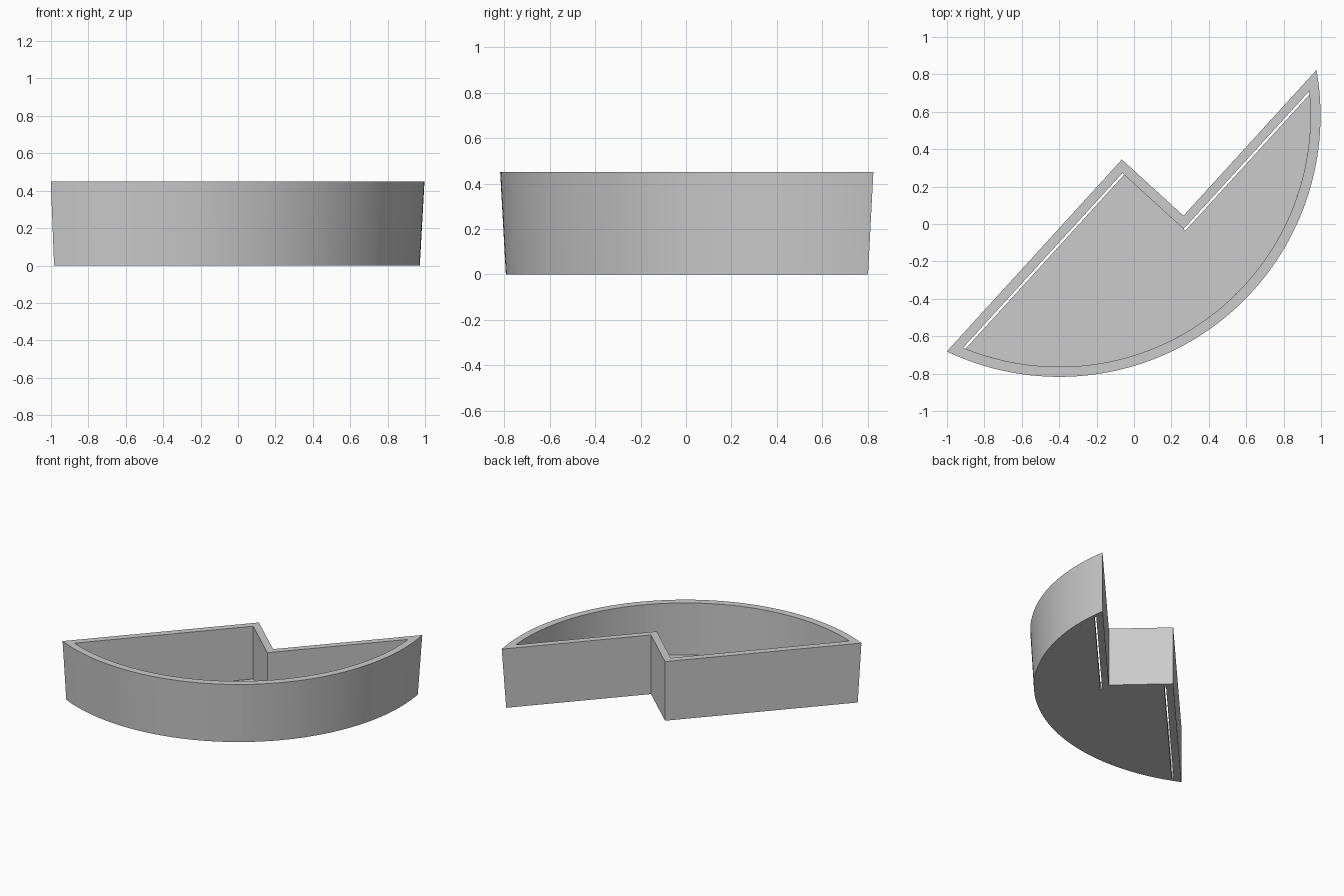
import bpy, bmesh
from math import sqrt, atan2, cos, sin

if "Cube" in bpy.data.objects:
    bpy.data.objects.remove(bpy.data.objects["Cube"], do_unlink=True)

CENTRE = (-0.40, 0.58)        # centre of the curved wall
U, V = (0.674, 0.739), (0.739, -0.674)   # along / across the straight walls
HEIGHT, FLOOR, SEGMENTS = 0.45, 0.055, 72

grey = bpy.data.materials.new("light_grey")
grey.use_nodes = True
grey.diffuse_color = (0.6, 0.6, 0.6, 1)
grey.node_tree.nodes["Principled BSDF"].inputs["Base Color"].default_value = (0.6, 0.6, 0.6, 1)


def outline(radius, step, near, far):
    """Stepped chord closed by an arc, as plan points."""
    start = atan2(far, sqrt(radius**2 - far**2))
    end = atan2(near, -sqrt(radius**2 - near**2))
    points = [(step, near), (step, far)]
    for i in range(SEGMENTS + 1):
        a = start + (end - start) * i / SEGMENTS
        points.append((radius * cos(a), radius * sin(a)))
    return [(CENTRE[0] + u * U[0] + v * V[0], CENTRE[1] + u * U[1] + v * V[1])
            for u, v in points]


def add_loop(bm, points, z):
    return [bm.verts.new((x, y, z)) for x, y in points]


def bridge(bm, a, b):
    n = len(a)
    for i in range(n):
        j = (i + 1) % n
        bm.faces.new((a[i], a[j], b[j], b[i]))


def finish(bm, name):
    bmesh.ops.recalc_face_normals(bm, faces=bm.faces)
    mesh = bpy.data.meshes.new(name)
    bm.to_mesh(mesh)
    bm.free()
    mesh.materials.append(grey)
    obj = bpy.data.objects.new(name, mesh)
    bpy.context.collection.objects.link(obj)
    bpy.ops.object.select_all(action="DESELECT")
    obj.select_set(True)
    bpy.context.view_layer.objects.active = obj
    bpy.ops.object.shade_smooth_by_angle(angle=0.5)


# Wall ring: curved outside tapers inward to the base, inside is upright
inner = outline(1.343, 0.0, 0.457, 0.90)
bm = bmesh.new()
loops = [add_loop(bm, outline(1.372, 0.052, 0.406, 0.852), 0),
         add_loop(bm, outline(1.397, 0.052, 0.406, 0.852), HEIGHT),
         add_loop(bm, inner, HEIGHT),
         add_loop(bm, inner, 0)]
for i in range(4):
    bridge(bm, loops[i], loops[(i + 1) % 4])
finish(bm, "tray_wall")

# Floor: stops just short of the two long walls, leaving drainage slits
plan = outline(1.343, 0.0, 0.470, 0.913)
bm = bmesh.new()
low, high = add_loop(bm, plan, 0), add_loop(bm, plan, FLOOR)
bridge(bm, low, high)
bm.faces.new(low)
bm.faces.new(high)
finish(bm, "tray_floor")
